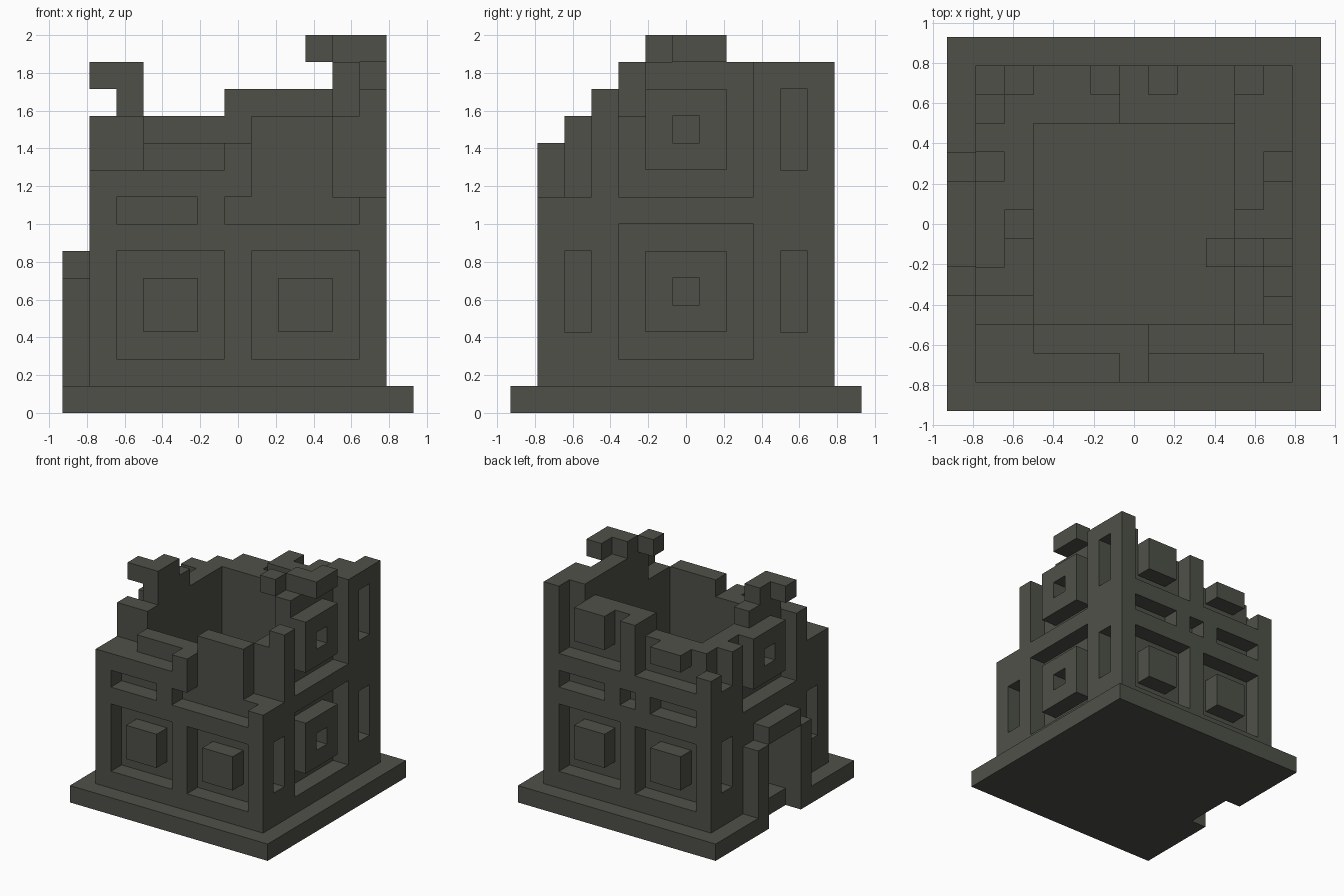
import bpy
import bmesh
from mathutils import Vector

UNIT = 2 / 14  # edge length of one block

old = bpy.data.objects.get("Cube")
if old:
    bpy.data.objects.remove(old, do_unlink=True)

stone = bpy.data.materials.new("dark grey stone")
stone.use_nodes = True
colour = (0.077, 0.081, 0.065, 1.0)
stone.diffuse_color = colour
stone.node_tree.nodes["Principled BSDF"].inputs["Base Color"].default_value = colour


def block(x_range, y_range, bottom, top):
    """Set of grid cells; x and y ends are included, heights are levels."""
    x_low, x_high = sorted(x_range)
    y_low, y_high = sorted(y_range)
    return {(x, y, z)
            for x in range(x_low, x_high + 1)
            for y in range(y_low, y_high + 1)
            for z in range(bottom, top)}


def build(name, cells):
    """Skin the outside of a set of cells and merge its flat faces."""
    bm = bmesh.new()
    corners = {}

    def corner(point):
        key = tuple(round(value * 2) for value in point)
        if key not in corners:
            corners[key] = bm.verts.new(point * UNIT)
        return corners[key]

    axes = [Vector(row) for row in ((1, 0, 0), (0, 1, 0), (0, 0, 1))]
    for cell in sorted(cells):
        centre = Vector(cell) + axes[2] / 2
        for i in range(3):
            for side in (-1, 1):
                normal = axes[i] * side
                if tuple(int(v) for v in Vector(cell) + normal) in cells:
                    continue
                u = axes[(i + 1) % 3] / 2
                v = axes[(i + 2) % 3] / 2 * side
                middle = centre + normal / 2
                bm.faces.new([corner(middle + offset)
                              for offset in (-u - v, u - v, u + v, v - u)])
    bmesh.ops.dissolve_limit(bm, angle_limit=0.01, verts=bm.verts[:], edges=bm.edges[:])
    mesh = bpy.data.meshes.new(name)
    bm.to_mesh(mesh)
    bm.free()
    mesh.materials.append(stone)
    bpy.context.collection.objects.link(bpy.data.objects.new(name, mesh))


# Hollow shell, two blocks thick
shell = block((-5, 5), (-5, 5), 1, 13) - block((-3, 3), (-3, 3), 1, 13)

# Front and back: framed panels, narrow slots and upper panels
for y in (-5, 5):
    row = (y, y)
    shell -= block((0, 0), row, 7, 8)
    for m in (-1, 1):
        for bottom in (2, 9):
            shell -= block((m, m * 4), row, bottom, bottom + 4)
            shell |= block((m * 2, m * 3), row, bottom + 1, bottom + 3)
        shell -= block((m * 2, m * 4), row, 7, 8)

# Sides: square windows with a pierced block, and tall corner slots
for x, levels in ((5, (2, 8)), (-5, (7,))):
    row = (x, x)
    for bottom in levels:
        shell -= block(row, (-2, 2), bottom, bottom + 5)
        shell |= block(row, (-1, 1), bottom + 1, bottom + 4)
        shell -= block(row, (0, 0), bottom + 2, bottom + 3)
    for y in (-4, 4):
        for bottom in (3, 9):
            shell -= block(row, (y, y), bottom, bottom + 3)

# Doorway
shell -= block((-5, -4), (-1, 1), 1, 5)

# Ruined wall tops: x range, y range, remaining height
broken_tops = (
    ((-5, -1), (-5, -5), 9), ((0, 0), (-5, -5), 10),
    ((1, 4), (-5, -5), 7), ((5, 5), (-5, -5), 8),
    ((-5, -4), (-4, -4), 9), ((-3, 0), (-4, -4), 10),
    ((1, 3), (-4, -4), 11), ((4, 5), (-4, -4), 8),
    ((4, 4), (-3, -2), 11), ((5, 5), (-3, -3), 12),
    ((0, 3), (4, 5), 12), ((-4, -1), (4, 5), 11),
    ((-5, -5), (5, 5), 10), ((-5, -5), (4, 4), 9),
    ((-5, -5), (-3, 3), 11), ((-4, -4), (-3, -3), 11),
    ((-4, -4), (0, 0), 12), ((-4, -4), (1, 3), 11),
)
for x_range, y_range, height in broken_tops:
    shell -= block(x_range, y_range, height, 14)

# Leftover pieces hanging at the top of the sides
shell |= block((-5, -5), (-2, -2), 12, 13)
shell |= block((4, 5), (0, 0), 13, 14) | block((5, 5), (1, 1), 13, 14)
shell |= block((3, 3), (-1, -1), 13, 14)

# Split the shell into its four walls
left_wall = {c for c in shell if c[0] >= 3 and abs(c[1]) < 4}
right_wall = {c for c in shell if c[0] <= -4 and abs(c[1]) < 4}
build("left_wall", left_wall)
build("right_wall", right_wall)
build("front_wall", {c for c in shell if c[1] <= -4})
build("back_wall", {c for c in shell if c[1] >= 4})

# Ground slab with a notch at the door
build("base_slab", block((-6, 6), (-6, 6), 0, 1) - block((-6, -6), (-1, 1), 0, 1))

# Door frame
frame = block((-6, -6), (-1, 1), 5, 6)
for y in (-2, 2):
    frame |= block((-6, -6), (y, y), 1, 5)
build("door_frame", frame)
